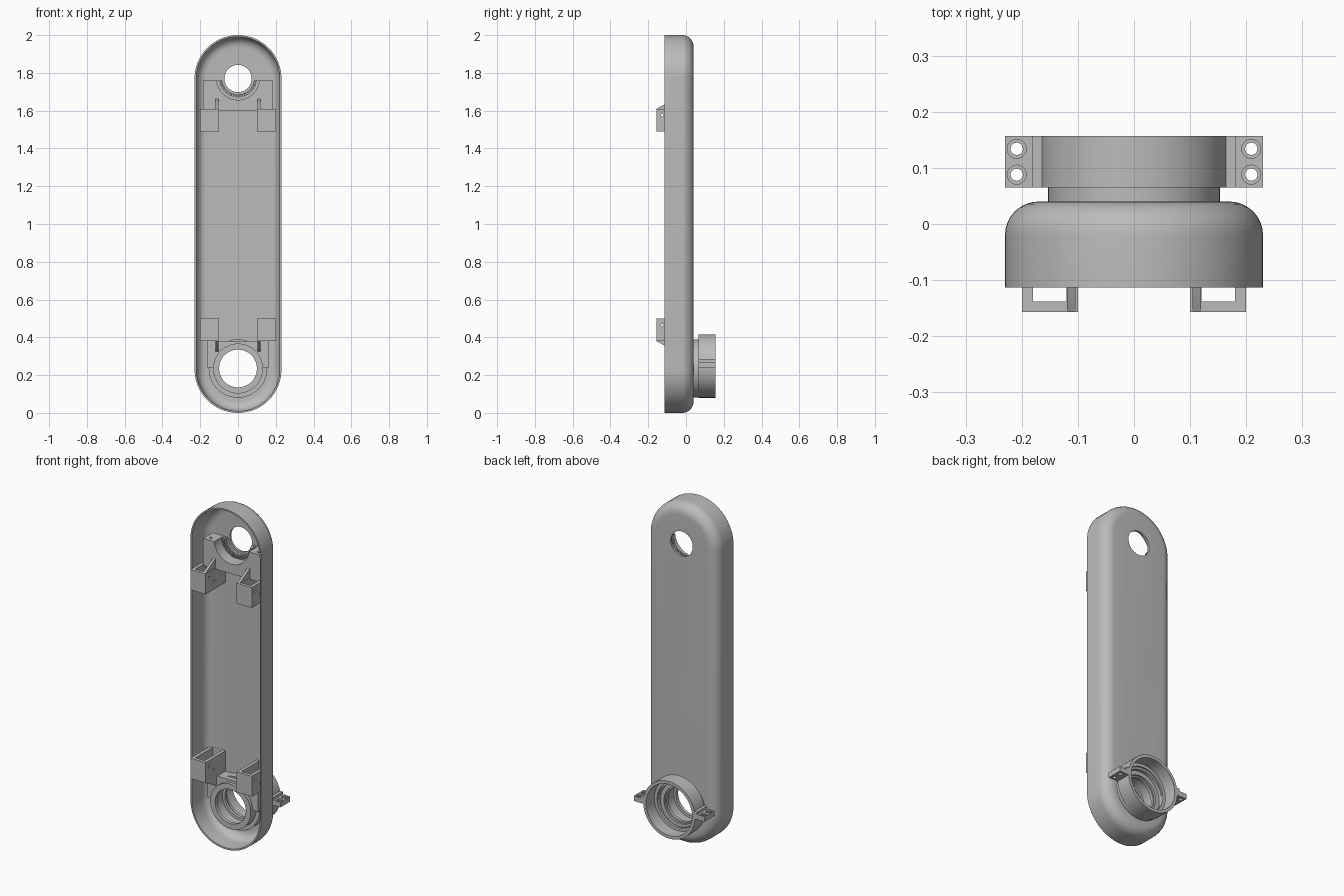
import bpy, bmesh, math
from mathutils import Vector

if "Cube" in bpy.data.objects:
    bpy.data.objects.remove(bpy.data.objects["Cube"])

grey = bpy.data.materials.new("plain grey")
grey.use_nodes = True
grey.diffuse_color = (0.5, 0.5, 0.5, 1)
grey.node_tree.nodes["Principled BSDF"].inputs["Base Color"].default_value = (0.5, 0.5, 0.5, 1)

TOP, LOW, FLOOR = 1.77, 0.235, 0.032


def finish(name, bm):
    bmesh.ops.recalc_face_normals(bm, faces=bm.faces)
    mesh = bpy.data.meshes.new(name)
    bm.to_mesh(mesh)
    bm.free()
    mesh.materials.append(grey)
    obj = bpy.data.objects.new(name, mesh)
    bpy.context.collection.objects.link(obj)
    return obj


def skin(name, loops, closed=False):
    """Join matching loops of points with quads, then cap or close the ends."""
    bm = bmesh.new()
    rows = [[bm.verts.new(p) for p in loop] for loop in loops]
    n = len(rows[0])
    pairs = list(zip(rows, rows[1:])) + ([(rows[-1], rows[0])] if closed else [])
    for a, b in pairs:
        for i in range(n):
            j = (i + 1) % n
            bm.faces.new((a[i], a[j], b[j], b[i]))
    if not closed:
        bm.faces.new(rows[0])
        bm.faces.new(rows[-1])
    return finish(name, bm)


def box(name, x, y, z):
    return skin(name, [[(x[0], y[0], h), (x[1], y[0], h), (x[1], y[1], h), (x[0], y[1], h)] for h in z])


def circle(r, y, z, n=64):
    return [(r * math.cos(2 * math.pi * i / n), y, z + r * math.sin(2 * math.pi * i / n)) for i in range(n)]


def lathe(name, profile, z, closed=True):
    return skin(name, [circle(r, y, z) for r, y in profile], closed)


def rod(name, r, start, end):
    """Cylinder between two points."""
    start, end = Vector(start), Vector(end)
    turn = (end - start).to_track_quat('Z', 'Y')
    ring = [turn @ Vector((p[0], p[2], 0)) for p in circle(r, 0, 0, 20)]
    return skin(name, [[start + p for p in ring], [end + p for p in ring]])


def cut(obj, *cutters):
    for cutter in cutters:
        mod = obj.modifiers.new("cut", 'BOOLEAN')
        mod.operation, mod.solver, mod.object = 'DIFFERENCE', 'EXACT', cutter
        bpy.context.view_layer.objects.active = obj
        bpy.ops.object.modifier_apply(modifier=mod.name)
        bpy.data.objects.remove(cutter)
    return obj


def bore(r, y0, y1, z):
    return lathe("bore", [(r, y0), (r, y1)], z, closed=False)


# Rounded tray, open at the front
def stadium(r, y, n=32):
    pts = []
    for i in range(2 * n + 2):
        half, step = divmod(i, n + 1)
        a = math.pi * (half + step / n)
        pts.append((r * math.cos(a), y, (0.23 if half else TOP) + r * math.sin(a)))
    return pts


def fillet(r, y, size):
    arc = [i * math.pi / 16 for i in range(9)]
    return [(r - size + size * math.cos(a), y - size + size * math.sin(a)) for a in arc]


outer = [(0.23, -0.113)] + fillet(0.23, 0.04, 0.06)
inner = [(0.221, -0.113)] + fillet(0.219, FLOOR - 0.005, 0.052)
shell = skin("shell", [stadium(r, y) for r, y in inner[::-1] + outer])
cut(shell, bore(0.072, -0.2, 0.2, TOP), bore(0.11, -0.2, 0.2, LOW))

# Cradle around the upper hole, with a ring of small teeth
cradle = box("upper_cradle", (-0.185, 0.185), (-0.06, FLOOR), (1.60, 1.76))
cut(cradle, bore(0.113, -0.1, 0.015, TOP), bore(0.085, -0.1, 0.1, TOP),
    *[rod("screw", 0.008, (s * 0.155, -0.03, 1.7), (s * 0.155, -0.03, 1.8)) for s in (-1, 1)])
for i in range(23):
    a = math.radians(-170 + i * 160 / 22)
    tooth = box("cradle_tooth", (0.085, 0.1), (-0.01, 0.017), (-0.0035, 0.0035))
    tooth.location = (0, 0, TOP)
    tooth.rotation_euler.y = -a

# Bearing seat around the lower hole, inside the tray
seat = box("lower_seat_block", (-0.165, 0.165), (-0.05, FLOOR), (0.24, 0.38))
cut(seat, bore(0.125, -0.1, 0.1, LOW))
lathe("lower_boss", [(0.125, -0.02), (0.155, -0.02), (0.155, FLOOR), (0.125, FLOOR)], LOW)
lathe("bearing_collar", [(0.1, -0.07), (0.132, -0.07), (0.132, 0.038), (0.1, 0.038),
                         (0.1, 0.02), (0.115, 0.02), (0.115, -0.05), (0.1, -0.05)], LOW)

# Neck and clamp ring behind the tray
lathe("rear_neck", [(0.108, 0.03), (0.153, 0.03), (0.153, 0.07), (0.132, 0.07),
                    (0.132, 0.05), (0.108, 0.05)], LOW)
lathe("clamp_ring", [(0.132, 0.065), (0.168, 0.065), (0.168, 0.157), (0.15, 0.157),
                     (0.15, 0.08), (0.132, 0.08)], 0.248)

# Clamp ears with two countersunk screw holes each
for s, side in ((1, "left"), (-1, "right")):
    ear = box(side + "_ear", sorted((s * 0.158, s * 0.23)), (0.065, 0.157), (0.24, 0.27))
    for y in (0.088, 0.134):
        cut(ear, rod("hole", 0.011, (s * 0.209, y, 0.2), (s * 0.209, y, 0.3)),
            rod("sink", 0.017, (s * 0.209, y, 0.262), (s * 0.209, y, 0.3)))
    box(side + "_ear_web", sorted((s * 0.155, s * 0.182)), (0.065, 0.157), (0.24, 0.285))

# Four hollow sockets with cross pin holes and sloping ribs
for s, side in ((1, "left"), (-1, "right")):
    for z0, z1, tip, d, level in ((1.49, 1.61, 1.61, 1, "upper"), (0.38, 0.50, 0.38, -1, "lower")):
        mid = (z0 + z1) / 2
        socket = box(f"{level}_{side}_socket", sorted((s * 0.10, s * 0.20)), (-0.157, FLOOR), (z0, z1))
        cut(socket, box("slot", sorted((s * 0.12, s * 0.18)), (-0.138, FLOOR - 0.006), (z0 - 0.1, z1 + 0.1)),
            *[rod("pin", 0.007, (s * 0.05, y, z), (s * 0.25, y, z))
              for y, z in ((-0.125, mid + 0.025), (-0.08, mid - 0.01))])
        rib = [(-0.157, tip), (-0.055, tip + d * 0.055), (FLOOR, tip + d * 0.055), (FLOOR, tip)]
        skin(f"{level}_{side}_rib", [[(s * x, y, z) for y, z in rib] for x in (0.104, 0.119)])

# Smooth curved faces, keep edges sharp
bpy.ops.object.select_all(action='DESELECT')
for obj in bpy.context.scene.objects:
    if obj.type == 'MESH' and obj.data.materials and obj.data.materials[0] == grey:
        obj.select_set(True)
        bpy.context.view_layer.objects.active = obj
bpy.ops.object.shade_smooth_by_angle(angle=math.radians(30))
